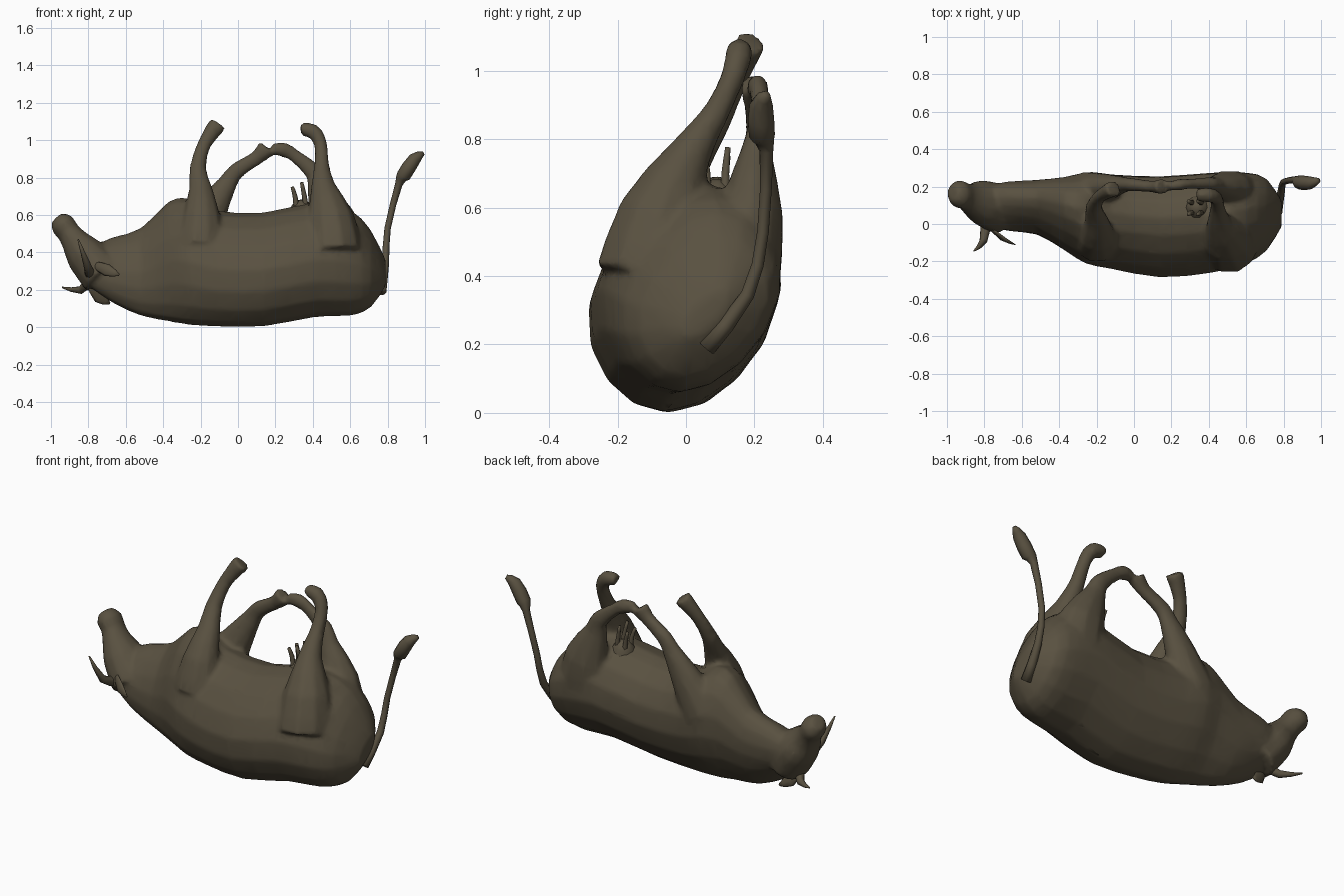
import bpy, bmesh, math
from mathutils import Vector

if "Cube" in bpy.data.objects:
    bpy.data.objects.remove(bpy.data.objects["Cube"])

hide = bpy.data.materials.new("dark brown hide")
hide.diffuse_color = (0.10, 0.082, 0.052, 1)
hide.use_nodes = True
hide.node_tree.nodes["Principled BSDF"].inputs["Base Color"].default_value = hide.diffuse_color


def refine(pts):
    """Insert one Catmull-Rom midpoint between neighbouring control points."""
    out = []
    for i in range(len(pts) - 1):
        a, b, c, d = pts[max(i - 1, 0)], pts[i], pts[i + 1], pts[min(i + 2, len(pts) - 1)]
        mid = [(9 * (q + r) - p - s) / 16 for p, q, r, s in zip(a, b, c, d)]
        out += [b, mid]
    return out + [pts[-1]]


def bridge(bm, rings):
    """Skin a list of point rings into a closed tube."""
    vs = [[bm.verts.new(p) for p in r] for r in rings]
    n = len(vs[0])
    for a, b in zip(vs, vs[1:]):
        for i in range(n):
            j = (i + 1) % n
            bm.faces.new((a[i], a[j], b[j], b[i]))
    bm.faces.new(vs[0][::-1])
    bm.faces.new(vs[-1])


def tube(bm, pts, n=10, ref=(0, 1, 0), flat=1):
    """Sweep ellipses along x, y, z, radius; flat scales the sideways radius."""
    pts = refine(pts)
    P = [Vector(p[:3]) for p in pts]
    rings = []
    for i, p in enumerate(pts):
        t = (P[min(i + 1, len(P) - 1)] - P[max(i - 1, 0)]).normalized()
        v = Vector(ref)
        v = (v - t * v.dot(t)).normalized()
        u = t.cross(v)
        rings.append([P[i] + p[3] * (u * math.cos(k * math.tau / n)
                      + v * flat * math.sin(k * math.tau / n)) for k in range(n)])
    bridge(bm, rings)


def finish(name, bm):
    bmesh.ops.recalc_face_normals(bm, faces=bm.faces)
    me = bpy.data.meshes.new(name)
    bm.to_mesh(me)
    bm.free()
    ob = bpy.data.objects.new(name, me)
    bpy.context.collection.objects.link(ob)
    me.materials.append(hide)
    me.polygons.foreach_set("use_smooth", [True] * len(me.polygons))
    return ob


def part(name, pts, n=8, ref=(0, 1, 0), flat=1):
    bm = bmesh.new()
    tube(bm, pts, n, ref, flat)
    return finish(name, bm)


# Torso and neck sections: x, y min, y max, z min, z max
body = bmesh.new()
sections = [
    (-.80, .02, .19, .22, .42), (-.68, -.03, .22, .135, .48), (-.52, -.05, .23, .06, .53),
    (-.37, -.14, .25, .03, .675), (-.26, -.21, .275, .012, .69), (-.12, -.24, .265, .003, .625),
    (.14, -.285, .255, .004, .615), (.42, -.26, .275, .055, .67), (.60, -.21, .275, .06, .63),
    (.71, -.14, .24, .105, .52), (.79, .0, .11, .22, .36)]
rings = []
for x, y0, y1, z0, z1 in refine(sections):
    ring = []
    for k in range(16):
        s, c = math.sin(k * math.tau / 16), math.cos(k * math.tau / 16)
        y = (y0 + y1) / 2 + (y1 - y0) / 2 * s * (1 - .13 * c * c) + .05 * c
        ring.append((x, y, (z0 + z1) / 2 + (z1 - z0) / 2 * c))
    rings.append(ring)
bridge(body, rings)

# Head, rolled toward the back
tube(body, [(-.72, .08, .27, .12), (-.815, .115, .385, .108), (-.865, .13, .45, .08),
            (-.905, .15, .505, .063), (-.938, .16, .55, .068), (-.968, .167, .585, .04)],
     12, (0, .85, -.35), 1.15)

# Near foreleg, then far foreleg, from the buried root to the hoof
tube(body, [(-.20, -.09, .44, .13), (-.195, -.06, .60, .10), (-.20, .02, .74, .064),
            (-.215, .09, .85, .046), (-.18, .15, .98, .038), (-.108, .19, 1.085, .052)], flat=.9)
tube(body, [(-.24, .18, .45, .13), (-.13, .2, .65, .085), (-.055, .21, .77, .053),
            (-.01, .21, .835, .046), (.10, .2, .905, .04), (.155, .2, .96, .056)], flat=.8)

# Near hind leg, then far hind leg
tube(body, [(.51, -.11, .40, .16), (.495, -.07, .58, .13), (.455, .01, .755, .066),
            (.447, .09, .88, .04), (.44, .14, .99, .037), (.395, .155, 1.052, .042),
            (.335, .155, 1.055, .034)])
tube(body, [(.53, .17, .42, .15), (.50, .19, .58, .13), (.43, .205, .76, .064),
            (.405, .215, .83, .05), (.30, .215, .92, .036), (.24, .21, .95, .042),
            (.18, .2, .955, .028)], flat=.75)

# Fuse torso, head and legs into one skin
cow = finish("animal_body", body)
m = cow.modifiers.new("fuse", 'REMESH')
m.mode, m.voxel_size, m.use_smooth_shade = 'VOXEL', .014, True
m = cow.modifiers.new("soften", 'SMOOTH')
m.factor, m.iterations = .5, 5
m = cow.modifiers.new("reduce", 'DECIMATE')
m.ratio = .25

# Tail with hair tuft
part("tail", [(.765, .06, .19, .028), (.788, .18, .345, .02), (.80, .225, .53, .017),
              (.86, .235, .765, .02), (.885, .222, .81, .038), (.945, .22, .90, .034),
              (.99, .235, .93, .012)])

# Horns
part("near_horn", [(-.79, .03, .28, .03), (-.805, -.09, .33, .021), (-.855, -.143, .47, .004)], ref=(1, 0, 0))
part("far_horn", [(-.79, .09, .26, .03), (-.84, .15, .198, .021), (-.94, .21, .213, .004)], ref=(0, 0, 1))

# Ears
part("near_ear", [(-.78, -.01, .34, .014), (-.70, -.08, .305, .033), (-.635, -.11, .28, .006)], flat=.35)
part("far_ear", [(-.80, .07, .24, .014), (-.74, .105, .16, .034), (-.685, .125, .128, .006)], flat=.35)

# Udder and teats
part("udder", [(.35, .08, .56, .09), (.335, .09, .65, .055), (.33, .09, .68, .02)], 10)
for i in range(4):
    dx, dy = (-.03, .02)[i // 2], (-.03, .025)[i % 2]
    x, y = .335 + dx, .09 + dy
    part("teat_%d" % (i + 1), [(x + .01, y, .62, .016), (x, y, .70, .013),
                               (x - .015, y + dy * .3, .765 + dx * .5, .009)], 6)
